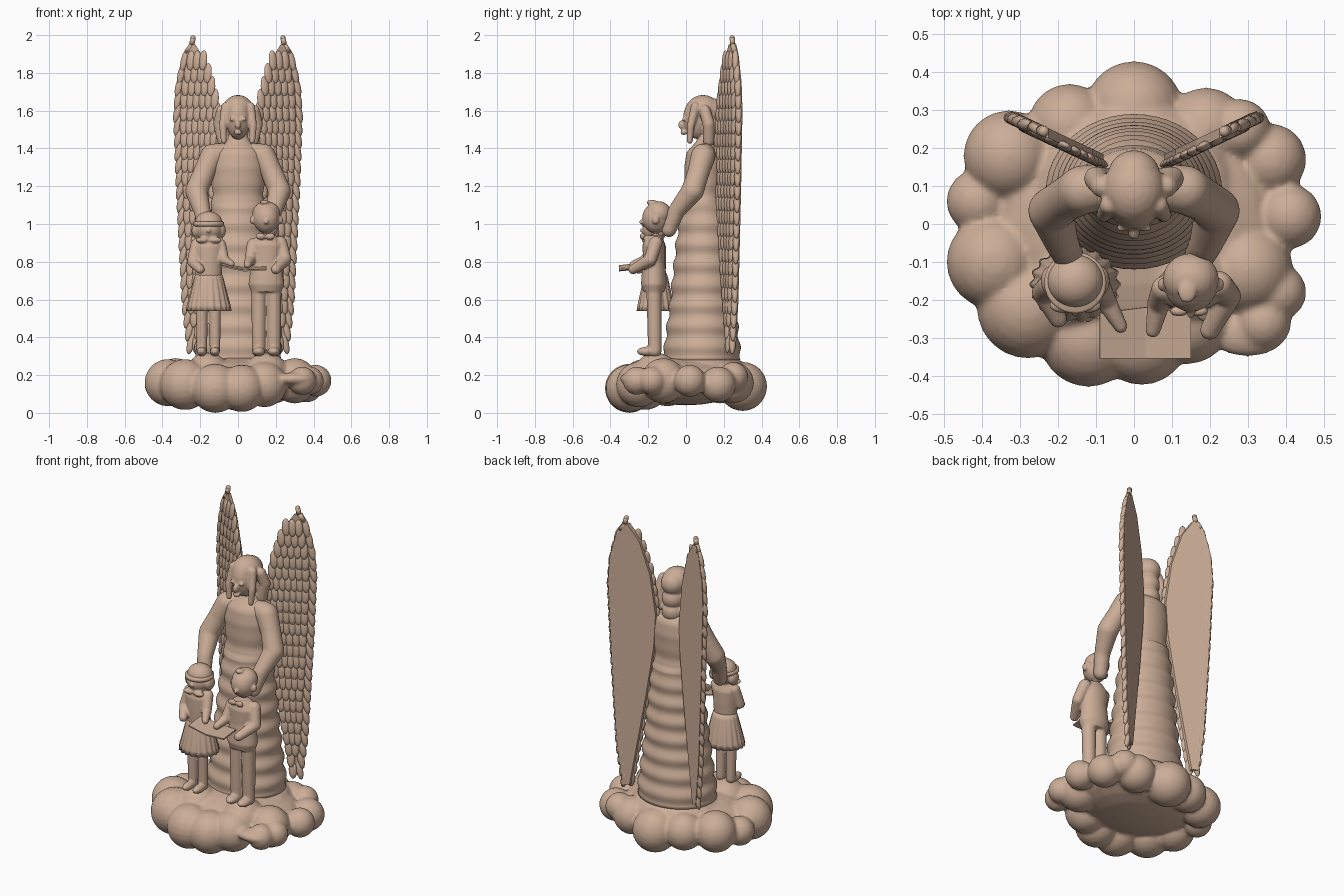
import bpy, bmesh, math
from mathutils import Matrix, Vector

if "Cube" in bpy.data.objects:
    bpy.data.objects.remove(bpy.data.objects["Cube"])

clay = bpy.data.materials.new("warm clay")
clay.use_nodes = True
clay.diffuse_color = (0.6, 0.42, 0.31, 1)
clay.node_tree.nodes["Principled BSDF"].inputs["Base Color"].default_value = clay.diffuse_color


def finish(name, bm, fuse=0, subdivide=0, smooth=True, soften=5):
    """Turn a bmesh into an object, optionally melting its pieces together."""
    bmesh.ops.recalc_face_normals(bm, faces=bm.faces)
    mesh = bpy.data.meshes.new(name)
    for face in bm.faces:
        face.smooth = smooth
    bm.to_mesh(mesh)
    bm.free()
    mesh.materials.append(clay)
    obj = bpy.data.objects.new(name, mesh)
    bpy.context.collection.objects.link(obj)
    if fuse:
        remesh = obj.modifiers.new("fuse", "REMESH")
        remesh.mode, remesh.voxel_size, remesh.use_smooth_shade = "VOXEL", fuse, True
        soft = obj.modifiers.new("soften", "SMOOTH")
        soft.factor, soft.iterations = 0.5, soften
    if subdivide:
        obj.modifiers.new("round", "SUBSURF").levels = subdivide
        obj.modifiers["round"].render_levels = subdivide
    return obj


def ball(bm, place, size, turn=Matrix(), segments=24):
    size = (size,) * 3 if isinstance(size, (int, float)) else size
    matrix = Matrix.Translation(place) @ turn @ Matrix.Diagonal((*size, 1))
    bmesh.ops.create_uvsphere(bm, u_segments=segments, v_segments=segments // 2, radius=1, matrix=matrix)


def limb(bm, points):
    """Rounded tube through (x, y, z, radius) points."""
    for x, y, z, radius in points:
        ball(bm, (x, y, z), radius)
    for first, second in zip(points, points[1:]):
        a, b = Vector(first[:3]), Vector(second[:3])
        turn = (b - a).to_track_quat("Z", "Y").to_matrix().to_4x4()
        bmesh.ops.create_cone(bm, cap_ends=True, segments=24, radius1=first[3], radius2=second[3],
                              depth=(b - a).length, matrix=Matrix.Translation((a + b) / 2) @ turn)


def loft(bm, sections, pleats=0, depth=0, segments=48):
    """Skin over horizontal ellipses given as (x, y, z, rx, ry)."""
    rings = []
    for i, (x, y, z, rx, ry) in enumerate(sections):
        ring = []
        for k in range(segments):
            a = math.tau * k / segments
            grow = 1 + depth * math.cos(pleats * a) * i / len(sections)
            ring.append(bm.verts.new((x + rx * grow * math.cos(a), y + ry * grow * math.sin(a), z)))
        rings.append(ring)
    for low, high in zip(rings, rings[1:]):
        for k in range(segments):
            n = (k + 1) % segments
            bm.faces.new((low[k], low[n], high[n], high[k]))
    bm.faces.new(rings[0])
    bm.faces.new(rings[-1])


def follow(table, z):
    """Linear lookup in a table of (height, value)."""
    for (z0, v0), (z1, v1) in zip(table, table[1:]):
        if z <= z1:
            return v0 + (v1 - v0) * max(0, (z - z0) / (z1 - z0))
    return table[-1][1]


# Cloud base: a flattened core with puffs melted onto it
bm = bmesh.new()
ball(bm, (0, 0, .17), (.38, .32, .13))
ball(bm, (0, .08, .2), (.28, .25, .14))
puffs = [(0, .3, .14, .13), (-.17, .26, .16, .11), (.19, .25, .16, .11), (.28, .25, .19, .08),
         (-.33, .18, .17, .12), (-.41, .06, .15, .085), (-.37, -.1, .16, .125), (-.28, -.22, .15, .135),
         (-.12, -.3, .13, .13), (.02, -.3, .13, .125), (.14, -.25, .15, .12), (.3, -.12, .17, .12),
         (.34, -.26, .17, .075), (.38, -.18, .17, .075), (.41, .02, .17, .085), (.36, .17, .15, .095),
         (-.16, -.16, .2, .12), (.15, -.16, .2, .12)]
for x, y, z, radius in puffs:
    ball(bm, (x, y, z), radius)
ball(bm, (.3, -.29, .18), (.1, .06, .035))
finish("cloud_base", bm, fuse=.01)

# Robe with soft horizontal folds
robe = [(.28, .235), (.36, .225), (.6, .195), (.9, .165), (1.15, .135), (1.3, .145), (1.38, .13), (1.44, .06), (1.48, .045)]
bm = bmesh.new()
sections = []
for i in range(81):
    z = .28 + 1.2 * i / 80
    fold = .007 * math.sin(z * 58) * min(1, max(0, (1.3 - z) * 3))
    r = follow(robe, z) + fold
    sections.append((0, .08 + .015 * z, z, r, r * (.88 if z < 1.1 else .75)))
loft(bm, sections)
finish("robe", bm)

# Arms reaching down to the children
for side, name in ((1, "left_arm"), (-1, "right_arm")):
    bm = bmesh.new()
    limb(bm, [(side * x, y, z, r) for x, y, z, r in
              [(.07, .1, 1.37, .06), (.135, .09, 1.36, .065), (.18, .065, 1.27, .058), (.22, .035, 1.175, .06),
               (.19, -.05, 1.07, .045), (.17, -.09, .97, .04)]])
    finish(name, bm, fuse=.008)

# Head with face, side locks and long back hair
bm = bmesh.new()
ball(bm, (0, .06, 1.56), (.068, .075, .11))
ball(bm, (0, .09, 1.605), (.082, .09, .078))
ball(bm, (0, -.02, 1.525), (.016, .022, .025))
ball(bm, (0, -.012, 1.485), (.022, .018, .014))
for z, r in ((1.6, .07), (1.51, .065), (1.43, .065)):
    ball(bm, (0, .125, z), r)
for side in (1, -1):
    limb(bm, [(side * .065, .05, 1.62, .025), (side * .08, .025, 1.52, .02), (side * .075, .02, 1.44, .016)])
    limb(bm, [(side * .085, .1, 1.6, .03), (side * .1, .12, 1.53, .032), (side * .08, .12, 1.44, .03)])
    ball(bm, (side * .03, -.012, 1.555), (.018, .008, .01))
finish("angel_head", bm, fuse=.006, soften=3)

# Wings: a flat backing panel, overlapping feathers and a finger-like tip
inner = [(.34, .215), (.6, .175), (.9, .13), (1.2, .09), (1.4, .08), (1.65, .11), (1.85, .165), (1.95, .225)]
outer = [(.34, .25), (.6, .28), (.9, .295), (1.2, .31), (1.6, .325), (1.75, .315), (1.9, .28), (1.95, .255)]
slope = .47
lean = math.atan(slope)


def wing_y(x):
    return .17 + slope * (x - .08)


for side, word in ((1, "left"), (-1, "right")):
    bm = bmesh.new()
    rings = []
    for i in range(33):
        z = .34 + 1.61 * i / 32
        a, b = follow(inner, z), follow(outer, z)
        rings.append([bm.verts.new((side * x, wing_y(x) + t, z)) for x, t in ((a, -.012), (b, -.012), (b, .014), (a, .014))])
    for low, high in zip(rings, rings[1:]):
        for k in range(4):
            n = (k + 1) % 4
            bm.faces.new((low[k], low[n], high[n], high[k]))
    bm.faces.new(rings[0])
    bm.faces.new(rings[-1])
    finish(word + "_wing_panel", bm, smooth=False)

    bm = bmesh.new()
    for row in range(23):
        z = .37 + .068 * row
        a, b = follow(inner, z) + .01, follow(outer, z) - .005
        count = max(2, round((b - a) / .032) + 1)
        for k in range(count):
            x = a + (b - a) * k / (count - 1)
            edge = k == count - 1
            turn = (Matrix.Rotation(side * lean, 4, "Z") @ Matrix.Rotation(side * (-.22 if edge else -.05), 4, "Y")
                    @ Matrix.Rotation(-.1, 4, "X"))
            size = (.021, .017, .062) if edge else (.024, .012, .055)
            ball(bm, (side * x, wing_y(x) - (.004 if edge else .014), z), size, turn, 12)
    limb(bm, [(side * x, wing_y(x), z, .014) for x, z in ((.27, 1.91), (.245, 1.95), (.238, 1.985))])
    finish(word + "_wing_feathers", bm)


def legs(bm, places, radius, top):
    for x in places:
        limb(bm, [(x, -.165, .33, radius * .9), (x, -.17, top, radius)])
        ball(bm, (x, -.205, .325), (radius * .85, .055, .025))


# Girl: legs, torso, arms, bobbed hair with a band
bm = bmesh.new()
legs(bm, (-.192, -.122), .031, .58)
loft(bm, [(-.155, -.165, z, rx, ry) for z, rx, ry in ((.7, .068, .055), (.8, .072, .06), (.88, .08, .06), (.93, .05, .04))])
limb(bm, [(-.22, -.16, .89, .032), (-.24, -.18, .8, .03), (-.2, -.25, .76, .024)])
limb(bm, [(-.095, -.16, .89, .032), (-.075, -.2, .81, .028), (-.035, -.27, .79, .018)])
ball(bm, (-.155, -.165, .97), (.07, .066, .065))
ball(bm, (-.155, -.15, 1.005), (.074, .07, .062))
ball(bm, (-.155, -.23, .965), (.012, .014, .012))
for side in (1, -1):
    ball(bm, (-.155 + side * .065, -.15, .965), (.026, .04, .04))
    ball(bm, (-.155 + side * .035, -.215, .915), (.034, .02, .016))
finish("girl", bm, fuse=.006, soften=3)
bm = bmesh.new()
loft(bm, [(-.155, -.155, 1.0 + dz, .076 + r, .075 + r) for dz, r in ((-.012, 0), (-.008, .006), (.008, .006), (.012, 0))])
finish("girl_hair_band", bm)

# Pleated skirt
bm = bmesh.new()
loft(bm, [(-.155, -.16, z, r, r * .85) for z, r in ((.74, .068), (.71, .078), (.64, .095), (.57, .112), (.54, .116), (.545, .07))],
     pleats=18, depth=.07, segments=108)
finish("girl_skirt", bm)

# Boy: trousers, belt, jacket, arms, bow tie and head
bm = bmesh.new()
legs(bm, (.11, .19), .04, .66)
loft(bm, [(.15, -.17, z, rx, ry) for z, rx, ry in ((.64, .08, .055), (.68, .095, .068), (.73, .088, .065), (.8, .08, .058),
                                               (.89, .09, .06), (.94, .05, .04))])
limb(bm, [(.225, -.16, .9, .036), (.25, -.19, .81, .033), (.2, -.28, .76, .026)])
limb(bm, [(.08, -.17, .89, .034), (.065, -.21, .81, .03), (.05, -.28, .785, .02)])
ball(bm, (.15, -.16, 1.03), (.07, .072, .08))
ball(bm, (.15, -.145, 1.055), (.074, .068, .066))
ball(bm, (.14, -.18, 1.115), (.025, .03, .012))
ball(bm, (.15, -.235, 1.01), (.012, .014, .012))
for side in (1, -1):
    ball(bm, (.15 + side * .075, -.16, 1.02), (.013, .018, .022))
    ball(bm, (.145 + side * .026, -.23, .935), (.026, .014, .018))
finish("boy", bm, fuse=.006, soften=3)

# Open book shared by the children
bm = bmesh.new()
for side, rise in ((-1, .025), (1, .005)):
    edge = .03 + side * .12
    page = [bm.verts.new(p) for p in ((.03, -.355, .757), (edge, -.355, .757 + rise), (edge, -.235, .77 + rise), (.03, -.22, .77))]
    bm.faces.new(page)
book = finish("open_book", bm, smooth=False)
book.modifiers.new("thickness", "SOLIDIFY").thickness = .008
